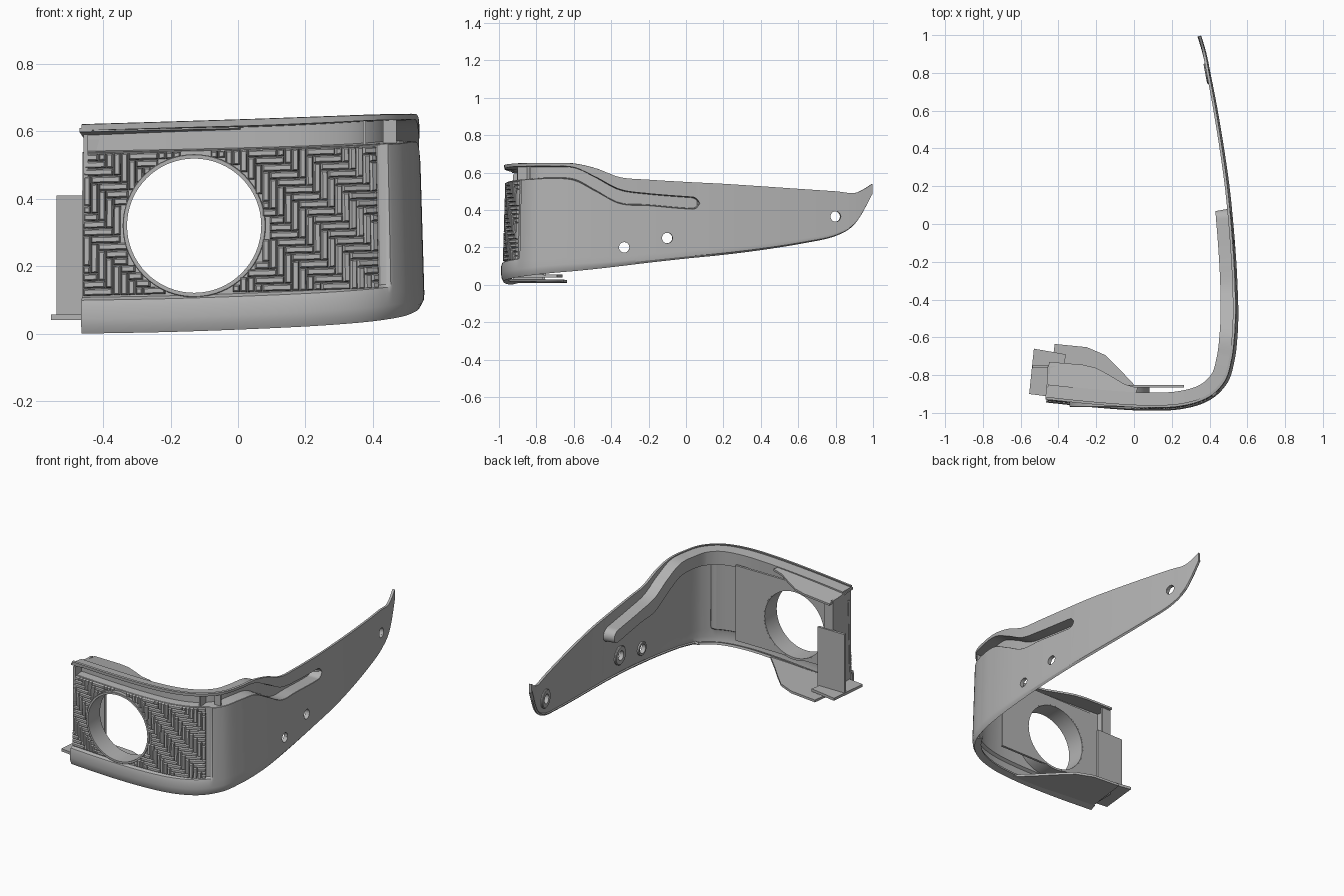
import bpy, bmesh, math
from mathutils import Vector

if "Cube" in bpy.data.objects:
    bpy.data.objects.remove(bpy.data.objects["Cube"])

grey = bpy.data.materials.new("plain grey")
grey.use_nodes = True
COLOUR = (0.45, 0.45, 0.45, 1)
grey.diffuse_color = COLOUR
grey.node_tree.nodes["Principled BSDF"].inputs["Base Color"].default_value = COLOUR


def finish(name, bm, recalc=True):
    """Turn a bmesh into a named object."""
    if recalc:
        bmesh.ops.recalc_face_normals(bm, faces=bm.faces)
    mesh = bpy.data.meshes.new(name)
    bm.to_mesh(mesh)
    bm.free()
    mesh.materials.append(grey)
    obj = bpy.data.objects.new(name, mesh)
    bpy.context.collection.objects.link(obj)
    return obj


def activate(obj):
    bpy.ops.object.select_all(action='DESELECT')
    obj.select_set(True)
    bpy.context.view_layer.objects.active = obj


def plate(name, outline, z, thick, slope=0.0, droop=0.0):
    """Flat plate from an outline, optionally rising along x and falling along y."""
    bm = bmesh.new()
    low = [bm.verts.new((x, y, z + slope * x - droop * (y + .92))) for x, y in outline]
    face = bm.faces.new(low)
    top = bmesh.ops.extrude_face_region(bm, geom=[face])["geom"]
    bmesh.ops.translate(bm, vec=(0, 0, thick),
                        verts=[v for v in top if isinstance(v, bmesh.types.BMVert)])
    return finish(name, bm)


def block(name, x0, x1, y0, y1, z0, z1):
    return plate(name, [(x0, y0), (x1, y0), (x1, y1), (x0, y1)], z0, z1 - z0)


def ring(name, centre, axis, r_in, r_out, depth, n=48):
    """Short tube around an axis; r_in = 0 gives a solid cylinder."""
    bm = bmesh.new()
    q = axis.to_track_quat('Z', 'Y')
    bevel = 0.15 * (r_out - r_in) if r_in else 0
    section = [(r_in, -depth / 2), (r_out, -depth / 2), (r_out, depth / 2 - bevel),
               (r_out - bevel, depth / 2), (r_in, depth / 2)]
    loops = [[bm.verts.new(centre + q @ Vector((r * math.cos(a), r * math.sin(a), h)))
              for a in (2 * math.pi * k / n for k in range(n))] for r, h in section]
    for j, loop in enumerate(loops):
        nxt = loops[(j + 1) % len(loops)]
        for k in range(n):
            bm.faces.new((loop[k], loop[(k + 1) % n], nxt[(k + 1) % n], nxt[k]))
    bmesh.ops.remove_doubles(bm, verts=bm.verts, dist=1e-5)
    return finish(name, bm)


# Plan path with heights: x, y, bottom, groove low, groove high, top
ROWS = [
    (-.465, -.945, 0, .537, .602, .62), (-.2, -.972, .005, .542, .61, .628),
    (.05, -.988, .014, .548, .617, .636), (.25, -.98, .024, .554, .625, .643),
    (.4, -.933, .036, .56, .632, .648), (.495, -.84, .05, .565, .634, .65),
    (.533, -.72, .063, .57, .634, .65), (.548, -.6, .073, .56, .628, .648),
    (.553, -.48, .085, .50, .575, .622), (.55, -.35, .1, .435, .51, .575),
    (.543, -.2, .118, .425, .488, .562), (.528, 0, .14, .408, .472, .55),
    (.508, .2, .16, .4, .46, .54), (.48, .4, .185, .4, .45, .527),
    (.444, .62, .22, .39, .44, .512), (.41, .8, .26, .38, .43, .5),
    (.389, .91, .33, .4, .45, .492), (.367, 1, .485, .5, .52, .54)]


def spline(rows, steps):
    out = []
    for i in range(len(rows) - 1):
        a, b, c, d = (rows[max(0, min(len(rows) - 1, i + k))] for k in (-1, 0, 1, 2))
        for s in range(steps):
            t = s / steps
            out.append([q + t / 2 * (r - p + t * (2*p - 5*q + 4*r - s4 + t * (3*q - p - 3*r + s4)))
                        for p, q, r, s4 in zip(a, b, c, d)])
    return out + [list(rows[-1])]


STATIONS = spline(ROWS, 24)
NORMALS = []
for i in range(len(STATIONS)):
    p, q = STATIONS[max(i - 1, 0)], STATIONS[min(i + 1, len(STATIONS) - 1)]
    NORMALS.append(Vector((q[1] - p[1], p[0] - q[0], 0)).normalized())


def skin(i, offset, z):
    """Point on the slightly leaning outer skin at one station."""
    n = NORMALS[i]
    lean = offset - 0.03 * max(z - 0.1, 0)
    return Vector((STATIONS[i][0], STATIONS[i][1], z)) + n * lean


def section(i):
    x, y, zb, lo, hi, zt = STATIONS[i]
    lip = 0.2 * (lo - zb)
    front = 1 if y < -0.8 else 0
    panel = 0.022 * max(0, min(1, (0.455 - x) / 0.015)) * front
    t = max(0, (y - 0.035) / 0.035)
    k = math.sqrt(1 - t * t) if t < 1 else 0
    mid, half = (lo + hi) / 2, (hi - lo) / 2 * k
    lo, hi, deep = mid - half, mid + half, (0.07 if k else 0)
    curl = 0.05 if front else 0.02
    return [(-curl, zb + .01), (-.012, zb), (-.002, zb + .2 * lip), (0, zb + .4 * lip),
            (0, zb + .75 * lip), (-.25 * panel, zb + .92 * lip), (-panel, zb + lip),
            (-panel, lo - .002 * k), (-panel - .002 * k, lo), (-deep, lo + .004 * k),
            (-deep, hi - .004 * k), (-.002 * k, hi), (0, zt)]


# Wrap-round shell with lower lip, recessed front panel and upper groove
bm = bmesh.new()
grid = [[bm.verts.new(skin(i, d, z)) for d, z in section(i)] for i in range(len(STATIONS))]
for a, b in zip(grid, grid[1:]):
    for j in range(len(a) - 1):
        bm.faces.new((a[j], b[j], b[j + 1], a[j + 1]))
bmesh.ops.remove_doubles(bm, verts=bm.verts, dist=1e-4)
bmesh.ops.dissolve_degenerate(bm, dist=1e-5, edges=bm.edges)
shell = finish("wraparound_shell", bm, recalc=False)
solid = shell.modifiers.new("thickness", 'SOLIDIFY')
solid.thickness = 0.014
solid.offset = -1
activate(shell)
bpy.ops.object.modifier_apply(modifier=solid.name)

# Carrier plate behind the front panel
carrier = block("panel_carrier", -.445, .265, -.866, -.852, .12, .575)


def cut_hole(target, centre, axis, radius):
    cutter = ring("hole_cutter", centre, axis, 0, radius, 0.3)
    cutter.hide_render = True
    mod = target.modifiers.new("hole", 'BOOLEAN')
    mod.operation, mod.solver, mod.object = 'DIFFERENCE', 'EXACT', cutter
    activate(target)
    bpy.ops.object.modifier_apply(modifier=mod.name)
    bpy.data.objects.remove(cutter)


# Round lamp opening and the tube that lines it
FORWARD = Vector((0, -1, 0))
LAMP = Vector((-0.13, -0.91, 0.32))
for part in (shell, carrier):
    cut_hole(part, LAMP, FORWARD, 0.204)
ring("lamp_tube", LAMP, FORWARD, 0.199, 0.212, 0.115, 64)

# Bolt holes with bosses on the inside of the side wall
for y, z, boss in ((-.33, .2, .04), (-.1, .25, .056), (.8, .365, .055)):
    i = min(range(len(STATIONS)), key=lambda s: abs(STATIONS[s][1] - y))
    spot = skin(i, 0, z)
    spot += Vector((-NORMALS[i].y, NORMALS[i].x, 0)) * (y - spot.y)
    cut_hole(shell, spot, NORMALS[i], 0.028)
    ring("bolt_boss", spot - NORMALS[i] * 0.017, -NORMALS[i], 0.028, boss, 0.016, 32)

# Woven bars on the front panel, in a herringbone layout
UNIT, LENGTH, COLS, LINES = 0.0222, 4, 40, 19
LEFT, BASE = -0.461, 0.111
bars = {}
for i in range(COLS):
    for j in range(LINES):
        cx, cz = LEFT + (i + .5) * UNIT, BASE + (j + .5) * UNIT
        cz += 0.025 * (cx - LEFT)
        if math.hypot(cx - LAMP.x, cz - LAMP.z) < 0.215:
            continue
        t = (i + j) % (2 * LENGTH)
        key = ('across', i - t, j) if t < LENGTH else ('upright', i, j - t)
        bars.setdefault(key, []).append((i, j))


def panel_point(x, z, offset):
    i = next(s for s in range(len(STATIONS)) if STATIONS[s + 1][0] >= x)
    a, b = skin(i, offset, z), skin(i + 1, offset, z)
    f = (x - STATIONS[i][0]) / (STATIONS[i + 1][0] - STATIONS[i][0])
    return a.lerp(b, f) + Vector((0, 0, 0.025 * (x - LEFT)))


bm = bmesh.new()
for cells in bars.values():
    i0, j0 = map(min, zip(*cells))
    i1, j1 = map(max, zip(*cells))
    rings = []
    for inset, height in ((.0005, -.025), (.0015, -.014), (.005, -.009)):
        x0, x1 = LEFT + i0 * UNIT + inset, LEFT + (i1 + 1) * UNIT - inset
        z0, z1 = BASE + j0 * UNIT + inset, BASE + (j1 + 1) * UNIT - inset
        rings.append([bm.verts.new(panel_point(x, z, height))
                      for x, z in ((x0, z0), (x1, z0), (x1, z1), (x0, z1))])
    for a, b in zip(rings, rings[1:]):
        for k in range(4):
            bm.faces.new((a[k], a[(k + 1) % 4], b[(k + 1) % 4], b[k]))
    bm.faces.new(rings[-1])
finish("woven_bars", bm, recalc=False)

# Inward flanges above and below the lamp
plate("top_flange", [(-.47, -.93), (0, -.92), (.02, -.868), (-.05, -.848), (-.13, -.8),
                     (-.2, -.762), (-.27, -.745), (-.45, -.73)], 0.608, 0.012, 0.025, 0.15)
plate("bottom_flange", [(-.455, -.92), (.1, -.95), (.05, -.9), (0, -.85), (-.08, -.765),
                        (-.15, -.695), (-.25, -.652), (-.42, -.635)], 0.017, 0.014, 0.015)

# Mounting bracket at the open end
plate("bracket_foot", [(-.555, -.9), (-.4, -.92), (-.36, -.69), (-.53, -.66)], 0.04, 0.016)
block("bracket_tab", -.538, -.36, -.763, -.748, .05, .41)
block("end_wall", -.458, -.444, -.925, -.755, .02, .59)
block("end_return", -.458, -.4, -.77, -.755, .02, .585)

# Small stiffening ribs in the corner of the groove
block("groove_rib", .37, .38, -.9, -.85, .56, .632)
block("groove_rib", .43, .47, -.84, -.83, .56, .634)

for obj in [o for o in bpy.context.collection.objects if o.type == 'MESH']:
    activate(obj)
    bpy.ops.object.shade_smooth_by_angle(angle=math.radians(30))
